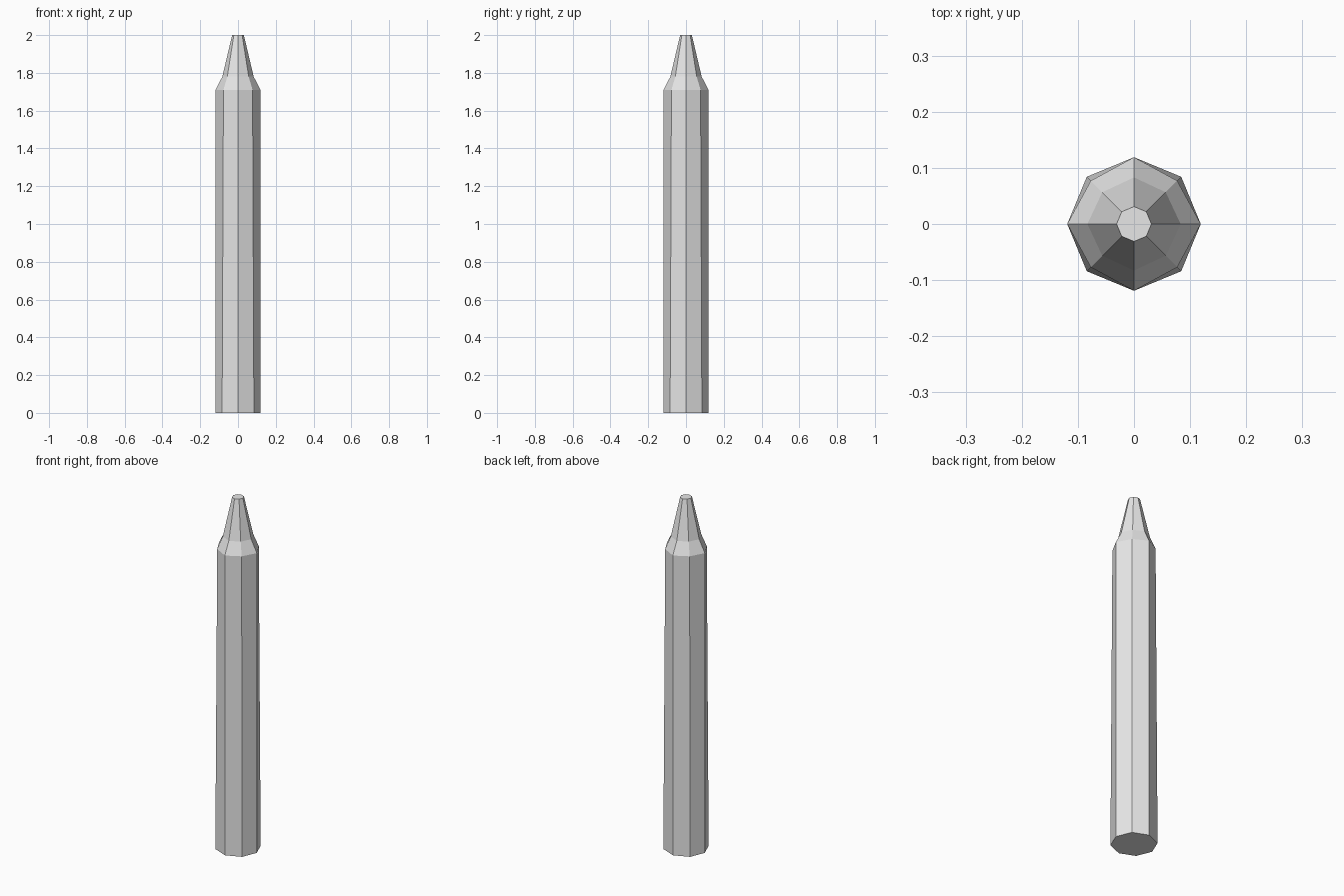
import bpy
import bmesh
from math import cos, sin, tau

cube = bpy.data.objects.get("Cube")
if cube:
    bpy.data.objects.remove(cube, do_unlink=True)

# Single grey material
grey = bpy.data.materials.new("light_grey")
grey.use_nodes = True
color = (0.8, 0.8, 0.8, 1)
grey.diffuse_color = color
grey.node_tree.nodes["Principled BSDF"].inputs["Base Color"].default_value = color

SIDES = 8
# Profile rings: height, radius of the corners on the axes, radius of the diagonal corners
PROFILE = [
    (0.0, 0.119, 0.119),    # flat base
    (1.71, 0.119, 0.109),   # shoulder
    (1.78, 0.083, 0.080),   # start of the tip
    (2.0, 0.031, 0.031),    # blunt end
]


def add_ring(bm, z, axis_radius, diagonal_radius):
    ring = []
    for i in range(SIDES):
        r = diagonal_radius if i % 2 else axis_radius
        a = tau * i / SIDES
        ring.append(bm.verts.new((r * cos(a), r * sin(a), z)))
    return ring


# Octagonal crayon body, bridged ring by ring and capped at both ends
bm = bmesh.new()
rings = [add_ring(bm, *row) for row in PROFILE]
for low, high in zip(rings, rings[1:]):
    for i in range(SIDES):
        j = (i + 1) % SIDES
        bm.faces.new((low[i], low[j], high[j], high[i]))
bm.faces.new(rings[0][::-1])
bm.faces.new(rings[-1])

mesh = bpy.data.meshes.new("crayon")
bm.to_mesh(mesh)
bm.free()
mesh.materials.append(grey)
crayon = bpy.data.objects.new("crayon", mesh)
bpy.context.collection.objects.link(crayon)
